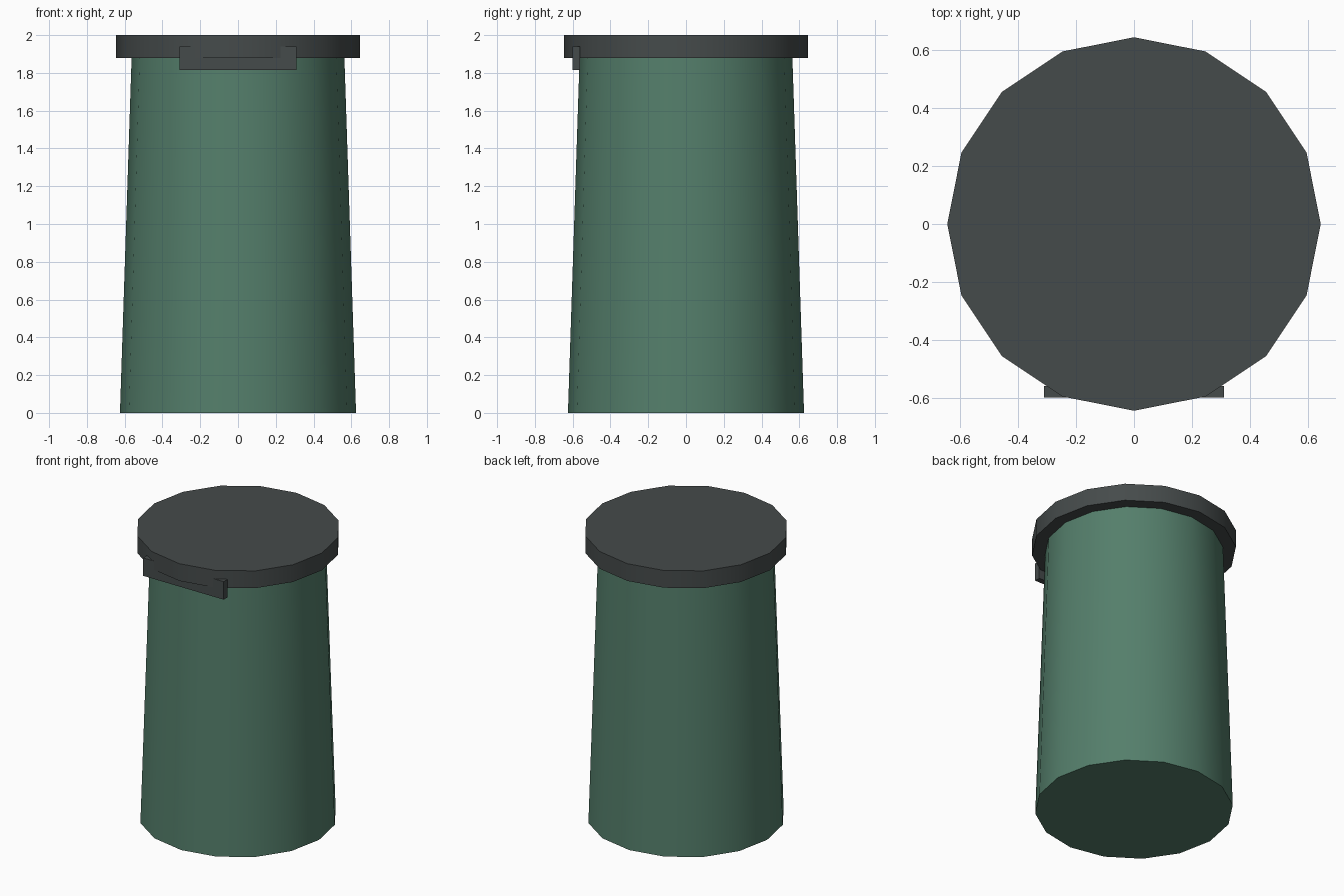
import bpy
import math

# Remove the default object
if "Cube" in bpy.data.objects:
    bpy.data.objects.remove(bpy.data.objects["Cube"], do_unlink=True)


def material(name, colour):
    mat = bpy.data.materials.new(name)
    mat.use_nodes = True
    mat.diffuse_color = colour
    mat.node_tree.nodes["Principled BSDF"].inputs["Base Color"].default_value = colour
    return mat


def tapered_drum(name, bottom_radius, top_radius, bottom, top, mat):
    bpy.ops.mesh.primitive_cone_add(
        vertices=16, radius1=bottom_radius, radius2=top_radius,
        depth=top - bottom, location=(0, 0, (bottom + top) / 2))
    ob = bpy.context.object
    ob.name = name
    ob.data.materials.append(mat)
    bpy.ops.object.shade_smooth_by_angle(angle=math.radians(30))
    return ob


green = material("bin green", (0.089, 0.21, 0.147, 1))
grey = material("lid dark grey", (0.06, 0.07, 0.07, 1))

# Body, widening towards the base and closed underneath
tapered_drum("bin_body", 0.625, 0.563, 0, 1.89, green)

# Overhanging lid
tapered_drum("lid", 0.645, 0.645, 1.88, 2, grey)

# Flat handle plate set into the front of the lid
bpy.ops.mesh.primitive_cube_add(size=1, location=(0, -0.58, 1.878))
handle = bpy.context.object
handle.name = "front_handle"
handle.scale = (0.62, 0.04, 0.125)
bpy.ops.object.transform_apply(location=False, rotation=False, scale=True)
handle.data.materials.append(grey)
